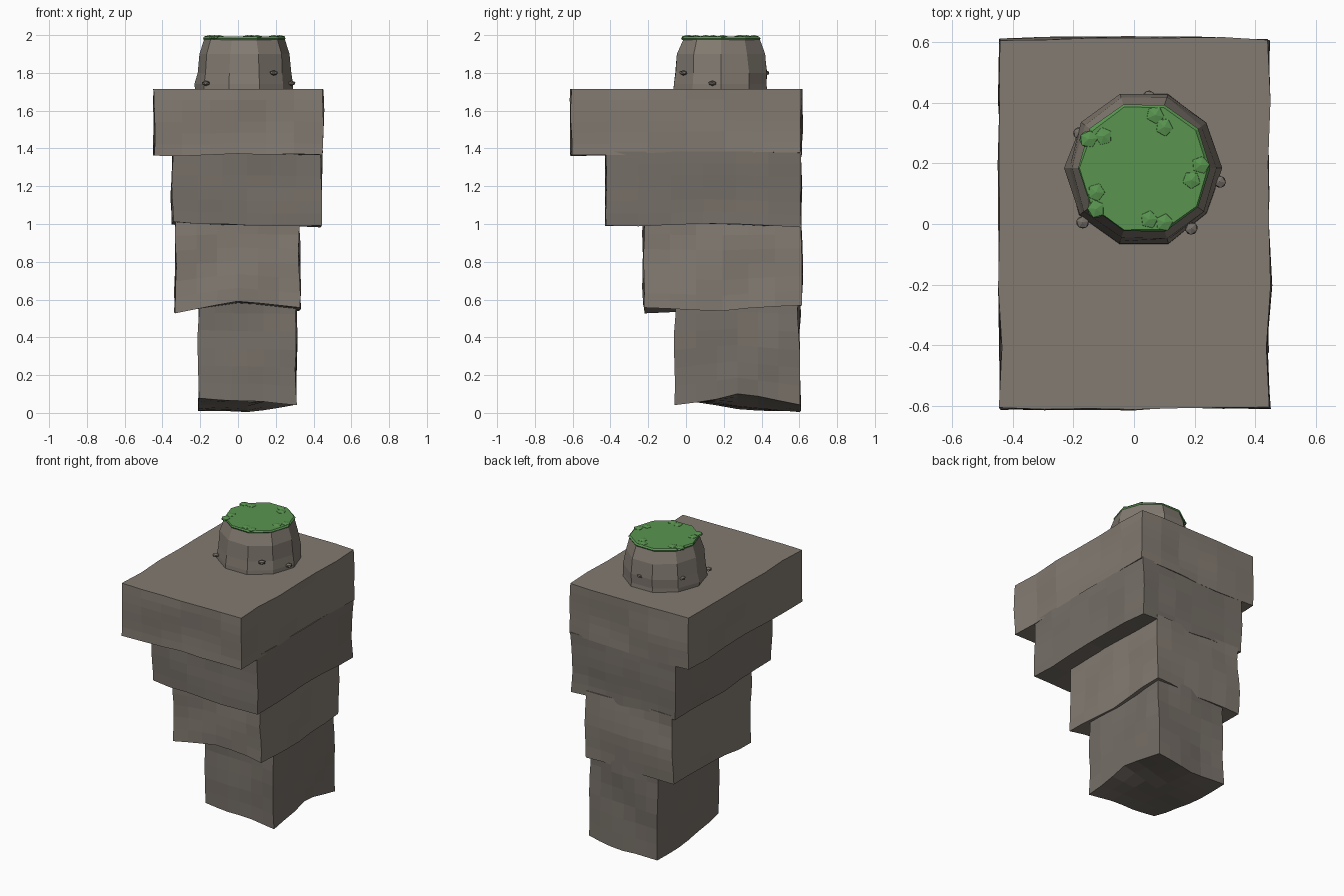
import bpy, bmesh, random
from math import cos, sin, tau
from mathutils import Vector, Matrix, noise

if "Cube" in bpy.data.objects:
    bpy.data.objects.remove(bpy.data.objects["Cube"])

random.seed(4)


def material(name, rgb):
    m = bpy.data.materials.new(name)
    m.diffuse_color = (*rgb, 1)
    m.use_nodes = True
    m.node_tree.nodes["Principled BSDF"].inputs["Base Color"].default_value = m.diffuse_color
    return m


rock = material("rock", (0.225, 0.196, 0.165))
dark_rock = material("dark_rock", (0.18, 0.158, 0.135))
green = material("moss", (0.10, 0.30, 0.08))


def finish(bm, name, mat):
    bmesh.ops.recalc_face_normals(bm, faces=bm.faces)
    me = bpy.data.meshes.new(name)
    bm.to_mesh(me)
    bm.free()
    me.materials.append(mat)
    ob = bpy.data.objects.new(name, me)
    bpy.context.collection.objects.link(ob)
    return ob


def bottom_height(rows, u, v):
    # bilinear lookup in a 3x3 grid of heights, rows run front to back
    i, j = min(int(u * 2), 1), min(int(v * 2), 1)
    a, b = u * 2 - i, v * 2 - j
    front = rows[j][i] * (1 - a) + rows[j][i + 1] * a
    back = rows[j + 1][i] * (1 - a) + rows[j + 1][i + 1] * a
    return front * (1 - b) + back * b


def rough_block(name, x0, x1, y0, y1, top, rows, mat):
    # subdivided box with wavy walls, flat top and uneven underside
    bm = bmesh.new()
    bmesh.ops.create_cube(bm, size=1)
    bmesh.ops.subdivide_edges(bm, edges=bm.edges[:], cuts=5, use_grid_fill=True)
    for vert in bm.verts:
        u, v, w = (c + 0.5 for c in vert.co)
        low = bottom_height(rows, u, v)
        p = Vector((x0 + u * (x1 - x0), y0 + v * (y1 - y0), low + w * (top - low)))
        n = noise.noise_vector(p * 4 + Vector((top * 7, 0, 0)))
        if u in (0, 1) or u < 0.01 or u > 0.99:
            p.x += 0.018 * n.x
        if v < 0.01 or v > 0.99:
            p.y += 0.018 * n.y
        if w < 0.99:
            p.z += 0.012 * n.z * (1 - w)
        vert.co = p
    return finish(bm, name, mat)


# stepped column, widest block on top
rough_block("top_block", -0.445, 0.445, -0.61, 0.61, 1.715,
            [(1.36, 1.37, 1.365), (1.37, 1.38, 1.375), (1.37, 1.36, 1.38)], rock)
rough_block("upper_block", -0.345, 0.44, -0.425, 0.61, 1.385,
            [(1.01, 0.995, 0.99), (1.0, 1.0, 1.005), (1.0, 0.99, 0.985)], dark_rock)
rough_block("middle_block", -0.33, 0.325, -0.225, 0.61, 1.02,
            [(0.53, 0.59, 0.56), (0.55, 0.57, 0.545), (0.56, 0.56, 0.575)], rock)
rough_block("lower_block", -0.207, 0.307, -0.055, 0.60, 0.62,
            [(0.075, 0.06, 0.04), (0.015, 0.04, 0.10), (0.015, 0.01, 0.045)], dark_rock)


# ten-sided stump: (radius, height) rings, open profile closed by end caps
CX, CY, SIDES = 0.033, 0.185, 10


def lathe(name, rings, mat, jitter=0.0):
    bm = bmesh.new()
    loops = []
    for r, z in rings:
        loop = []
        for k in range(SIDES):
            rr = r + random.uniform(-jitter, jitter)
            a = tau * k / SIDES
            loop.append(bm.verts.new((CX + rr * cos(a), CY + rr * sin(a), z)))
        loops.append(loop)
    for lo, hi in zip(loops, loops[1:]):
        for k in range(SIDES):
            m = (k + 1) % SIDES
            bm.faces.new((lo[k], lo[m], hi[m], hi[k]))
    bm.faces.new(loops[0])
    bm.faces.new(loops[-1])
    return finish(bm, name, mat)


lathe("stump", [(0.26, 1.70), (0.258, 1.74), (0.252, 1.80), (0.24, 1.90), (0.215, 1.978)], rock, 0.007)
lathe("moss_cap", [(0.216, 1.975), (0.22, 1.983), (0.212, 1.992)], green, 0.003)


def pebbles(name, places, size, mat):
    bm = bmesh.new()
    for place in places:
        spin = Matrix.Rotation(random.uniform(0, tau), 4, 'Z')
        scale = Matrix.Diagonal((*size, 1))
        bmesh.ops.create_icosphere(bm, subdivisions=1, radius=1,
                                   matrix=Matrix.Translation(place) @ spin @ scale)
    return finish(bm, name, mat)


# leafy lumps round the moss rim
pebbles("moss_clumps", [(x, y, 1.988) for x, y in
        [(-0.15, 0.28), (-0.10, 0.29), (0.07, 0.36), (0.10, 0.32), (0.22, 0.195),
         (0.19, 0.145), (0.10, 0.005), (0.05, 0.015), (-0.125, 0.05), (-0.125, 0.105)]],
        (0.034, 0.032, 0.012), green)

# small stones on the stump wall
pebbles("stones", [(-0.17, 0.005, 1.745), (0.19, -0.015, 1.80), (0.283, 0.14, 1.745),
                   (0.19, 0.335, 1.85), (0.05, 0.42, 1.80), (-0.18, 0.30, 1.80)],
        (0.024, 0.022, 0.014), dark_rock)
